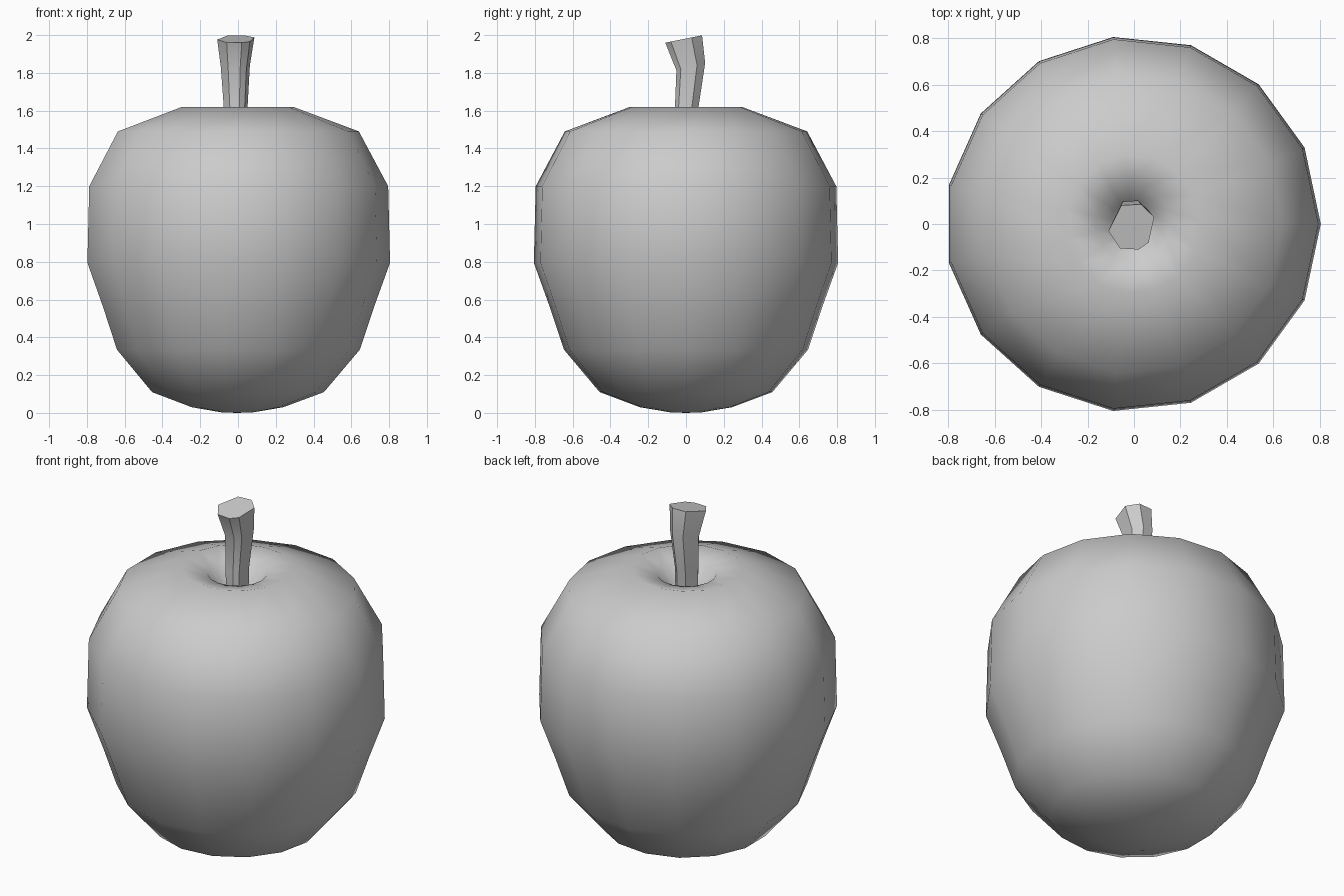
import bpy, bmesh
from math import sin, cos, radians, tau

if "Cube" in bpy.data.objects:
    bpy.data.objects.remove(bpy.data.objects["Cube"])


def skin(name, rings, cap_start=True, cap_end=True):
    """Join rings of points with quads and close the ends."""
    bm = bmesh.new()
    loops = [[bm.verts.new(p) for p in ring] for ring in rings]
    for a, b in zip(loops, loops[1:]):
        n = max(len(a), len(b))
        for i in range(n):
            j = (i + 1) % n
            if len(a) == 1:
                bm.faces.new((a[0], b[j], b[i]))
            elif len(b) == 1:
                bm.faces.new((a[i], a[j], b[0]))
            else:
                bm.faces.new((a[i], a[j], b[j], b[i]))
    for loop in (loops[0], loops[-1]):
        if len(loop) > 2:
            bm.faces.new(loop)
    bmesh.ops.recalc_face_normals(bm, faces=bm.faces)
    mesh = bpy.data.meshes.new(name)
    bm.to_mesh(mesh)
    bm.free()
    obj = bpy.data.objects.new(name, mesh)
    bpy.context.collection.objects.link(obj)
    return obj


def ring(r, z, sides=15, cx=-0.005):
    if r == 0:
        return [(cx, 0, z)]
    return [(cx + r * cos(tau * i / sides), r * sin(tau * i / sides), z)
            for i in range(sides)]


# Fruit body: 15-sided lathe with a dimple at the top
profile = [(0, 0), (0.085, 0.003), (0.245, 0.03), (0.46, 0.11), (0.65, 0.335),
           (0.725, 0.56), (0.81, 0.795), (0.8, 1.2), (0.645, 1.49),
           (0.298, 1.62), (0.16, 1.585), (0.095, 1.5), (0, 1.42)]
body = skin("apple_body", [ring(r, z) for r, z in profile])
body.data.shade_smooth()

# Stem: seven-sided, bent towards the front, widening to a slanted top
outline = [(-0.11, -0.03), (-0.055, 0.08), (0.03, 0.085), (0.087, 0.03),
           (0.063, -0.08), (0.02, -0.11), (-0.06, -0.105)]
# scale, x shift, y shift, height, slope of the ring along y
sections = [(0.6, -0.003, 0.01, 1.43, 0), (0.64, -0.005, 0.012, 1.62, 0),
            (0.78, -0.005, 0.035, 1.835, 0.25), (1, 0, 0, 1.982, 0.2)]
stem = skin("stem", [[(x * s + dx, y * s + dy, z + slope * y * s)
                      for x, y in outline]
                     for s, dx, dy, z, slope in sections])

bpy.ops.object.select_all(action='DESELECT')
stem.select_set(True)
bpy.context.view_layer.objects.active = stem
bpy.ops.object.shade_smooth_by_angle(angle=radians(30))
